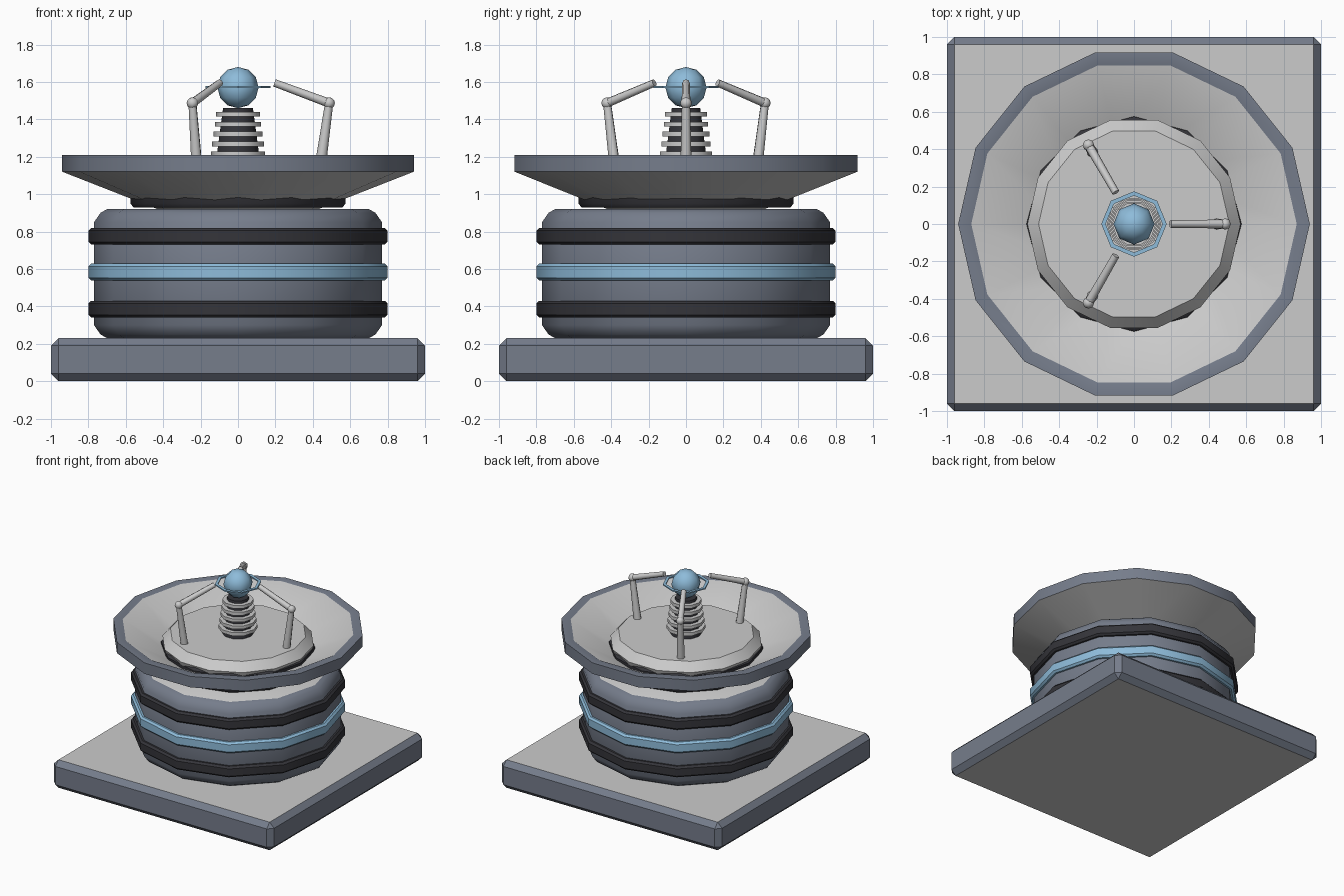
import bpy, bmesh, math
from mathutils import Vector

if "Cube" in bpy.data.objects:
    bpy.data.objects.remove(bpy.data.objects["Cube"])


def material(name, rgb):
    m = bpy.data.materials.new(name)
    m.diffuse_color = (*rgb, 1)
    m.use_nodes = True
    m.node_tree.nodes["Principled BSDF"].inputs["Base Color"].default_value = m.diffuse_color
    return m


STEEL = material("blue_grey", (0.18, 0.205, 0.26))
LIGHT = material("light_grey", (0.60, 0.60, 0.60))
DARK = material("charcoal", (0.035, 0.035, 0.042))
BLUE = material("sky_blue", (0.27, 0.50, 0.70))


def finish(name, bm, mats, angle=40):
    bmesh.ops.recalc_face_normals(bm, faces=bm.faces)
    me = bpy.data.meshes.new(name)
    bm.to_mesh(me)
    bm.free()
    for m in mats:
        me.materials.append(m)
    ob = bpy.data.objects.new(name, me)
    bpy.context.collection.objects.link(ob)
    bpy.ops.object.select_all(action='DESELECT')
    ob.select_set(True)
    bpy.context.view_layer.objects.active = ob
    bpy.ops.object.shade_smooth_by_angle(angle=math.radians(angle))
    return ob


def lathe(name, profile, n, mats, closed=False, cap_mat=0, seg_mats=None, turn=0.0, angle=40):
    """Spin (radius, z) points into n sides; open profiles get flat caps."""
    bm = bmesh.new()
    rings = [[bm.verts.new((r * math.cos(turn + math.tau * i / n),
                            r * math.sin(turn + math.tau * i / n), z))
              for i in range(n)] for r, z in profile]
    count = len(rings) if closed else len(rings) - 1
    for k in range(count):
        a, b = rings[k], rings[(k + 1) % len(rings)]
        for i in range(n):
            j = (i + 1) % n
            f = bm.faces.new((a[i], a[j], b[j], b[i]))
            f.material_index = seg_mats[k] if seg_mats else 0
    if not closed:
        for ring in (rings[0], rings[-1]):
            bm.faces.new(ring).material_index = cap_mat
    return finish(name, bm, mats, angle)


def rod(name, p, q, r1, r2, mat, n=8):
    """Tapered rod from p to q."""
    p, q = Vector(p), Vector(q)
    bm = bmesh.new()
    bmesh.ops.create_cone(bm, cap_ends=True, segments=n, radius1=r1, radius2=r2,
                          depth=(q - p).length)
    rot = (q - p).to_track_quat('Z', 'Y').to_matrix()
    bmesh.ops.rotate(bm, verts=bm.verts, cent=(0, 0, 0), matrix=rot)
    bmesh.ops.translate(bm, verts=bm.verts, vec=(p + q) / 2)
    return finish(name, bm, [mat], 50)


def ball(name, centre, r, mat, u=8, v=6):
    bm = bmesh.new()
    bmesh.ops.create_uvsphere(bm, u_segments=u, v_segments=v, radius=r)
    bmesh.ops.translate(bm, verts=bm.verts, vec=centre)
    return finish(name, bm, [mat], 60)


# Square base slab: chamfered, light top and bottom
bm = bmesh.new()
bmesh.ops.create_cube(bm, size=1)
bmesh.ops.scale(bm, verts=bm.verts, vec=(2, 2, 0.23))
bmesh.ops.translate(bm, verts=bm.verts, vec=(0, 0, 0.115))
bmesh.ops.bevel(bm, geom=bm.edges[:], offset=0.04, segments=1, affect='EDGES')
bm.normal_update()
for f in bm.faces:
    f.material_index = 1 if abs(f.normal.z) > 0.9 else 0
finish("base_slab", bm, [STEEL, LIGHT], 30)

# Drum body with softened rims
lathe("drum", [(0.70, 0.23), (0.735, 0.25), (0.77, 0.30),
               (0.77, 0.85), (0.735, 0.90), (0.70, 0.92)],
      12, [STEEL, LIGHT], cap_mat=1)

# Three bands around the drum
for name, z, mat in (("lower_band", 0.385, DARK), ("middle_band", 0.583, BLUE),
                     ("upper_band", 0.775, DARK)):
    h, c = 0.045, 0.015
    lathe(name, [(0.75, z - h), (0.785, z - h), (0.80, z - h + c),
                 (0.80, z + h - c), (0.785, z + h), (0.75, z + h)],
          12, [mat], closed=True)

# Flared dish with a flat rim
lathe("dish", [(0.43, 0.92), (0.94, 1.12), (0.94, 1.21), (0.87, 1.21), (0.41, 0.96)],
      14, [LIGHT, STEEL], closed=True, seg_mats=[0, 1, 1, 0, 0], angle=30)

# Platform inside the dish and the dark collar below it
lathe("platform_collar", [(0.56, 0.93), (0.575, 0.95), (0.575, 1.07), (0.55, 1.09)],
      12, [DARK])
lathe("platform", [(0.56, 1.07), (0.57, 1.10), (0.51, 1.165)], 14, [LIGHT], angle=30)

# Ribbed neck
lathe("neck_core", [(0.12, 1.16), (0.08, 1.46)], 10, [DARK], angle=45)
for i in range(5):
    z, r = 1.215 + 0.053 * i, 0.145 - 0.007 * i
    lathe("neck_rib", [(r, z - 0.013), (r, z + 0.013)], 10, [LIGHT], angle=45)

# Eye and its thin halo
ball("eye", (0, 0, 1.57), 0.11, BLUE)
lathe("eye_halo", [(0.152, 1.567), (0.175, 1.567), (0.175, 1.577), (0.152, 1.577)],
      8, [BLUE], closed=True, turn=math.pi / 2, angle=30)

# Three jointed arms around the eye
for k in range(3):
    a = math.tau * k / 3

    def at(r, z):
        return (r * math.cos(a), r * math.sin(a), z)

    rod("lower_arm", at(0.44, 1.15), at(0.487, 1.485), 0.030, 0.022, LIGHT)
    ball("elbow", at(0.487, 1.487), 0.031, LIGHT)
    rod("forearm", at(0.487, 1.487), at(0.195, 1.595), 0.024, 0.020, LIGHT)
